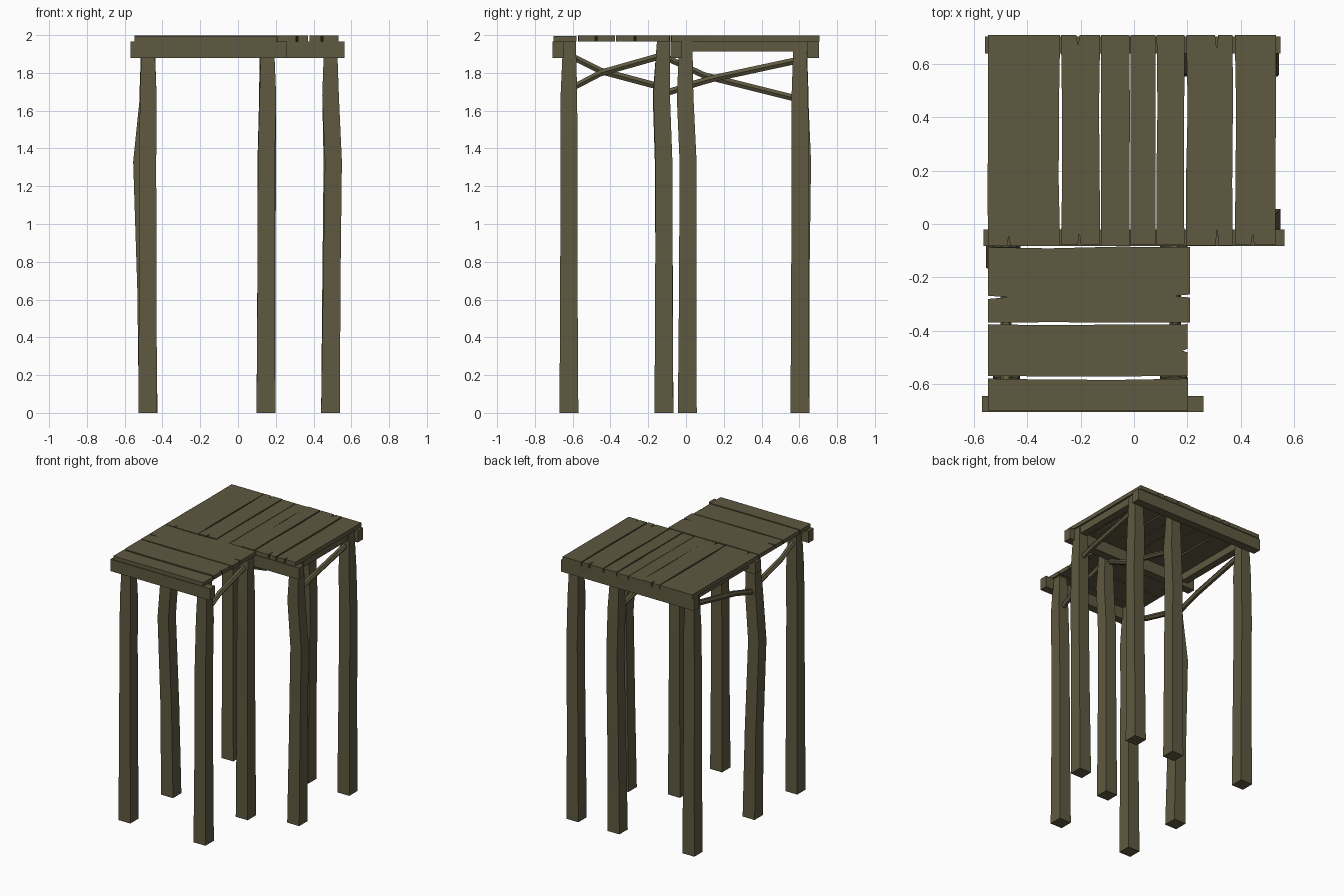
import bpy, bmesh, math, random
from mathutils import Vector

if "Cube" in bpy.data.objects:
    bpy.data.objects.remove(bpy.data.objects["Cube"])

random.seed(4)
wood = bpy.data.materials.new("weathered olive wood")
wood.diffuse_color = (0.112, 0.100, 0.052, 1)
wood.use_nodes = True
wood.node_tree.nodes["Principled BSDF"].inputs["Base Color"].default_value = wood.diffuse_color


def finish(name, bm):
    bmesh.ops.recalc_face_normals(bm, faces=bm.faces)
    me = bpy.data.meshes.new(name)
    bm.to_mesh(me)
    bm.free()
    me.materials.append(wood)
    ob = bpy.data.objects.new(name, me)
    bpy.context.collection.objects.link(ob)
    bpy.context.view_layer.objects.active = ob
    ob.select_set(True)
    bpy.ops.object.shade_smooth_by_angle(angle=math.radians(35))
    ob.select_set(False)
    return ob


def loft(name, rings):
    """Skin a list of equal-length point rings and cap both ends."""
    bm = bmesh.new()
    vs = [[bm.verts.new(p) for p in r] for r in rings]
    n = len(vs[0])
    for a, b in zip(vs, vs[1:]):
        for i in range(n):
            j = (i + 1) % n
            bm.faces.new((a[i], a[j], b[j], b[i]))
    bm.faces.new(vs[0])
    bm.faces.new(vs[-1])
    return finish(name, bm)


def box(name, x0, x1, y0, y1, z0, z1):
    return loft(name, [[(x0, y0, z), (x1, y0, z), (x1, y1, z), (x0, y1, z)]
                       for z in (z0, z1)])


# Posts: square, slightly crooked; one (dx, dy) offset per height
HEIGHTS = (0, 0.65, 1.33, 1.68, 1.965)
HALF = (0.050, 0.046, 0.045, 0.044, 0.034)


def post(name, x, y, offsets):
    rings = []
    for z, h, (dx, dy) in zip(HEIGHTS, HALF, offsets):
        rings.append([(x + dx + sx * h, y + dy + sy * h, z)
                      for sx, sy in ((-1, -1), (1, -1), (1, 1), (-1, 1))])
    loft(name, rings)


straight = [(0, 0)] * 5
post("front_left_post", -0.478, -0.62, [(0, 0), (0, 0), (0, 0), (0.003, 0), (0.002, 0.003)])
post("front_right_post", 0.148, -0.62, [(0, 0), (0.001, 0), (0.002, 0), (0.01, 0), (0.008, 0.003)])
post("middle_left_post", -0.475, -0.117, [(0, 0), (-0.012, 0.002), (-0.035, -0.003), (0, -0.015), (0, -0.003)])
post("middle_inner_post", 0.148, -0.117, [(0, 0), (0, 0), (0, 0), (0.008, -0.012), (0.008, -0.003)])
post("middle_right_post", 0.490, 0.007, [(0, 0), (0.006, 0.002), (0.015, 0.004), (0, -0.012), (0, -0.007)])
post("back_left_post", -0.478, 0.605, [(0, 0), (0, 0), (-0.004, 0.003), (0, 0), (0, 0)])
post("back_inner_post", 0.148, 0.603, [(0, 0), (0.004, 0.004), (0.008, 0.014), (0.008, 0), (0, 0)])
post("back_right_post", 0.490, 0.603, [(0, 0), (0.002, 0), (0.008, 0), (0, 0), (0, 0)])

# Cross beams carrying the decks
box("front_beam", -0.57, 0.26, -0.706, -0.645, 1.878, 1.966)
box("middle_beam", -0.565, 0.565, -0.083, -0.02, 1.878, 1.966)
box("back_beam", -0.558, 0.55, 0.64, 0.703, 1.878, 1.966)

# Side joists under the rear deck
for side, x in (("left", -0.48), ("right", 0.49)):
    box(side + "_joist", x - 0.028, x + 0.028, -0.06, 0.66, 1.912, 1.968)


# Diagonal braces: bent round poles running front to back
def brace(name, x, path, r=0.021):
    rings = []
    for y, z in path:
        rings.append([(x + r * math.cos(a), y, z + r * math.sin(a))
                      for a in (math.tau * i / 6 for i in range(6))])
    loft(name, rings)


brace("front_right_brace", 0.155, [(-0.62, 1.71), (-0.58, 1.732), (-0.45, 1.80), (-0.15, 1.885), (-0.11, 1.895)])
brace("front_left_brace", -0.48, [(-0.62, 1.89), (-0.58, 1.875), (-0.45, 1.81), (-0.15, 1.73), (-0.11, 1.72)])
brace("rear_left_brace", -0.48, [(-0.12, 1.69), (-0.07, 1.705), (0.12, 1.765), (0.56, 1.86), (0.61, 1.87)])
brace("rear_right_brace", 0.49, [(0.0, 1.73), (0.15, 1.772), (0.56, 1.86), (0.61, 1.87)])
brace("rear_inner_brace", 0.15, [(-0.12, 1.885), (-0.07, 1.865), (0.10, 1.785), (0.56, 1.67), (0.61, 1.66)])


# Planks: wavy long edges, triangular splits cut into the ends
def plank(name, along_y, a0, a1, b0, b1, splits=()):
    def wob(s=0.004):
        return random.uniform(-s, s)
    pts = [(a0, b0)]
    for t in (0.3, 0.65):
        pts.append((a0 + (a1 - a0) * t, b0 + 0.002 + wob()))
    pts.append((a1, b0))
    for end, b, depth in sorted(s for s in splits if s[0] == 1):
        pts += [(a1, b - 0.006), (a1 - depth, b), (a1, b + 0.006)]
    pts.append((a1, b1))
    for t in (0.65, 0.3):
        pts.append((a0 + (a1 - a0) * t, b1 - 0.002 + wob()))
    pts.append((a0, b1))
    for end, b, depth in sorted((s for s in splits if s[0] == 0), reverse=True):
        pts += [(a0, b + 0.006), (a0 + depth, b), (a0, b - 0.006)]
    top = 2.0 - random.uniform(0, 0.006)
    rings = []
    for z in (1.967, top):
        rings.append([(b, a, z) if along_y else (a, b, z) for a, b in pts])
    loft(name, rings)


# Rear deck: planks run front to back
rear = [(-0.548, -0.277, [(0, -0.47, 0.035)]),
        (-0.274, -0.127, [(0, -0.205, 0.04), (1, -0.21, 0.04)]),
        (-0.123, -0.017, []),
        (-0.013, 0.081, []),
        (0.085, 0.189, []),
        (0.196, 0.370, [(0, 0.312, 0.06), (1, 0.31, 0.05)]),
        (0.378, 0.532, [(0, 0.445, 0.04)])]
for i, (x0, x1, cuts) in enumerate(rear):
    plank(f"rear_plank_{i + 1}", True, -0.08 + random.uniform(-0.003, 0.003),
          0.708, x0, x1, cuts)

# Front deck: planks run side to side
front = [(-0.702, -0.580, 0.203, []),
         (-0.570, -0.376, 0.200, [(1, -0.475, 0.02)]),
         (-0.370, -0.087, 0.210, [(0, -0.275, 0.075), (1, -0.27, 0.06)])]
for i, (y0, y1, x1, cuts) in enumerate(front):
    plank(f"front_plank_{i + 1}", False, -0.548, x1, y0, y1, cuts)
